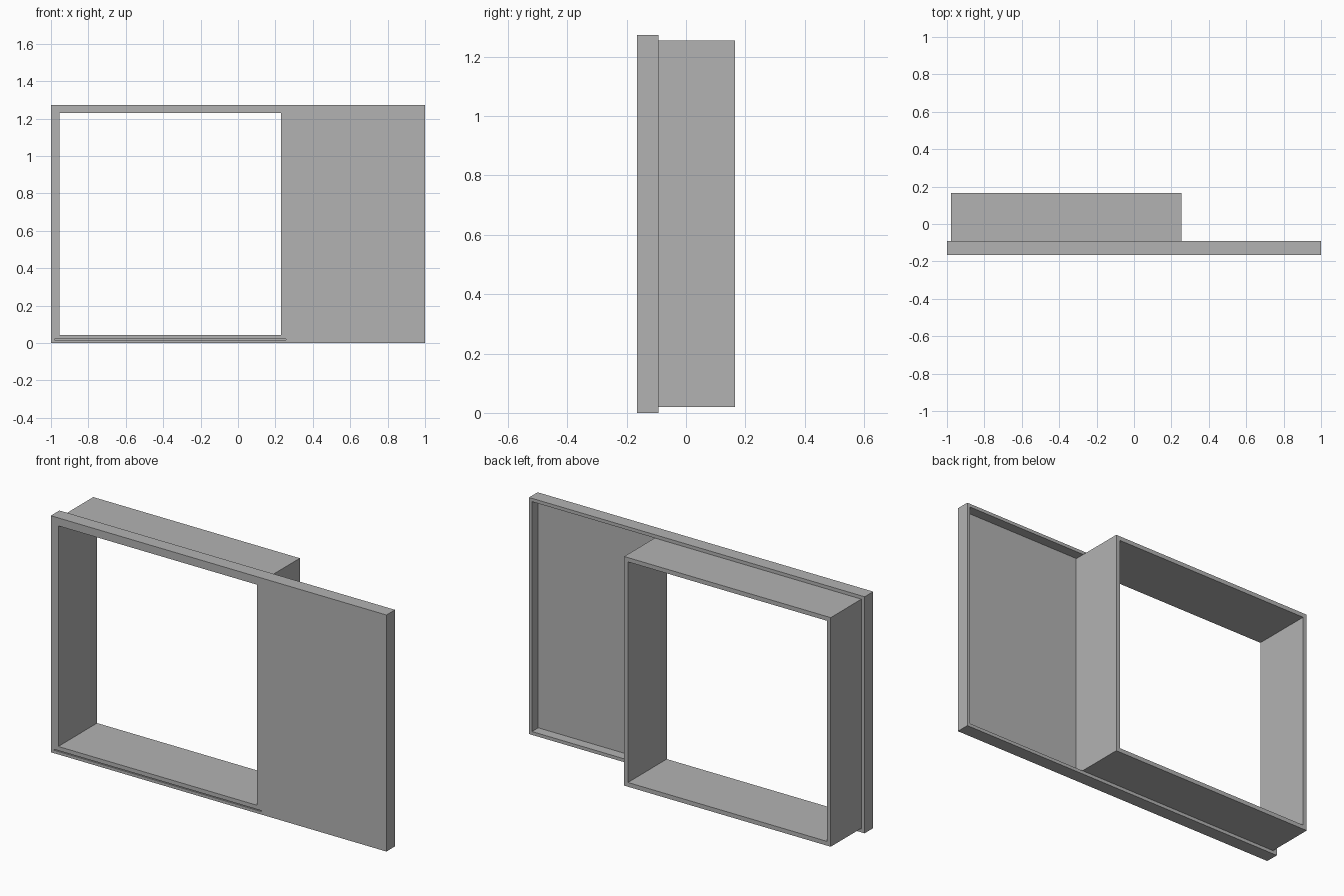
import bpy
from mathutils import Vector

old = bpy.data.objects.get("Cube")
if old:
    bpy.data.objects.remove(old, do_unlink=True)

GREY = (0.45, 0.45, 0.45, 1)
grey = bpy.data.materials.new("plain grey")
grey.use_nodes = True
grey.diffuse_color = GREY
grey.node_tree.nodes["Principled BSDF"].inputs["Base Color"].default_value = GREY


def box(name, low, high):
    """Box between two opposite corners."""
    low, high = Vector(low), Vector(high)
    bpy.ops.mesh.primitive_cube_add(size=1, location=(low + high) / 2)
    ob = bpy.context.object
    ob.name = name
    ob.scale = high - low
    bpy.ops.object.transform_apply(location=False, rotation=False, scale=True)
    ob.data.materials.append(grey)
    return ob


def cut(target, name, low, high):
    """Subtract a box from the target and discard the cutter."""
    cutter = box(name, low, high)
    cutter.hide_render = True
    mod = target.modifiers.new(name, "BOOLEAN")
    mod.operation = "DIFFERENCE"
    mod.solver = "EXACT"
    mod.object = cutter
    bpy.context.view_layer.objects.active = target
    bpy.ops.object.modifier_apply(modifier=mod.name)
    bpy.data.objects.remove(cutter, do_unlink=True)


FRONT, RIM_BACK, BACK = -0.165, -0.092, 0.165
PANEL_BACK = FRONT + 0.02
HEIGHT, WALL = 1.274, 0.018
LEFT, RIGHT, BOTTOM, TOP = -0.955, 0.23, 0.043, 1.231
SLEEVE = 0.023

# Front panel: shallow tray open at the back, with a window and a thin slot
panel = box("front_panel", (-1, FRONT, 0), (1, RIM_BACK, HEIGHT))
cut(panel, "recess", (-1 + WALL, PANEL_BACK, WALL), (1 - WALL, 0, HEIGHT - WALL))
cut(panel, "window", (LEFT, -1, BOTTOM), (RIGHT, 1, TOP))
cut(panel, "slot", (-0.98, -1, 0.016), (0.257, FRONT + 0.015, 0.021))

# Deep sleeve lining the window and projecting behind the panel
sleeve = box("window_sleeve", (LEFT - SLEEVE, PANEL_BACK, BOTTOM - SLEEVE),
             (RIGHT + SLEEVE, BACK, TOP + SLEEVE))
cut(sleeve, "sleeve_opening", (LEFT, -1, BOTTOM), (RIGHT, 1, TOP))
